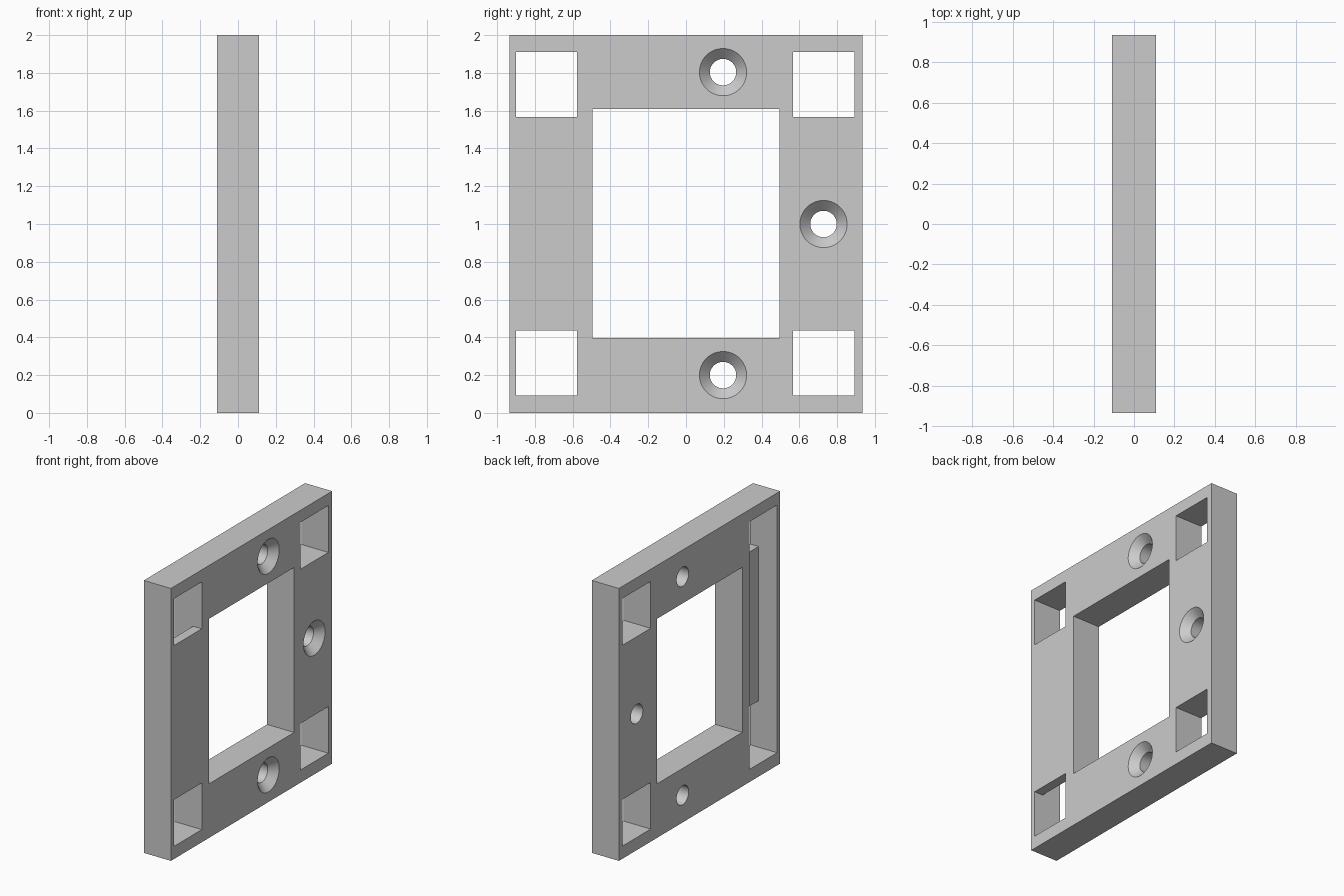
import bpy
import bmesh
from math import pi, radians
from mathutils import Matrix

if "Cube" in bpy.data.objects:
    bpy.data.objects.remove(bpy.data.objects["Cube"])

HALF = 0.11          # half thickness of the plate
OUT = 0.2            # cutters reach past the faces

grey = bpy.data.materials.new("plain grey")
grey.use_nodes = True
grey.diffuse_color = (0.6, 0.6, 0.6, 1)
grey.node_tree.nodes["Principled BSDF"].inputs["Base Color"].default_value = (0.6, 0.6, 0.6, 1)


def add_object(name, bm):
    mesh = bpy.data.meshes.new(name)
    bmesh.ops.recalc_face_normals(bm, faces=bm.faces)
    bm.to_mesh(mesh)
    bm.free()
    mesh.materials.append(grey)
    obj = bpy.data.objects.new(name, mesh)
    bpy.context.collection.objects.link(obj)
    return obj


def box(name, x, y, z):
    bm = bmesh.new()
    bmesh.ops.create_cube(bm, size=1)
    for v in bm.verts:
        for axis, (low, high) in enumerate((x, y, z)):
            v.co[axis] = low if v.co[axis] < 0 else high
    return add_object(name, bm)


def countersunk_cutter(name, y, z):
    # Revolve half of the screw hole outline about the x axis
    outline = [(-OUT, 0), (-OUT, 0.07), (0.055, 0.07), (HALF, 0.125), (OUT, 0.215), (OUT, 0)]
    bm = bmesh.new()
    verts = [bm.verts.new((px, r, 0)) for px, r in outline]
    edges = [bm.edges.new(pair) for pair in zip(verts, verts[1:])]
    bmesh.ops.spin(bm, geom=verts + edges, cent=(0, 0, 0), axis=(1, 0, 0),
                   angle=2 * pi, steps=64)
    bmesh.ops.remove_doubles(bm, verts=bm.verts, dist=0.0001)
    bmesh.ops.transform(bm, matrix=Matrix.Translation((0, y, z)), verts=bm.verts)
    return add_object(name, bm)


plate = box("mounting_plate", (-HALF, HALF), (-0.935, 0.935), (0, 2))
through = (-OUT, OUT)
front_span, back_span = (-0.90, -0.577), (0.567, 0.891)
low_span, high_span = (0.093, 0.435), (1.567, 1.911)

# Central window, and the long pocket behind the front pair of openings
cutters = [
    box("window_cutter", through, (-0.496, 0.494), (0.397, 1.608)),
    box("pocket_cutter", (-OUT, 0.04), front_span, (low_span[0], high_span[1])),
]

# Square corner openings
for z in (low_span, high_span):
    cutters.append(box("front_opening_cutter", (0, OUT), front_span, z))
    cutters.append(box("back_opening_cutter", through, back_span, z))

# Countersunk screw holes
for y, z in ((0.196, 0.2), (0.196, 1.804), (0.728, 1.0)):
    cutters.append(countersunk_cutter("screw_hole_cutter", y, z))

# Cut everything and discard the cutters
for cutter in cutters:
    cutter.hide_render = True
    cut = plate.modifiers.new(cutter.name, "BOOLEAN")
    cut.operation = "DIFFERENCE"
    cut.solver = "EXACT"
    cut.object = cutter
bpy.context.view_layer.update()
evaluated = plate.evaluated_get(bpy.context.evaluated_depsgraph_get())
result = bpy.data.meshes.new_from_object(evaluated)
plate.modifiers.clear()
plate.data = result
result.name = "mounting_plate"
for cutter in cutters:
    bpy.data.objects.remove(cutter)

# Smooth hole walls with sharp rims
bpy.ops.object.select_all(action="DESELECT")
plate.select_set(True)
bpy.context.view_layer.objects.active = plate
bpy.ops.object.shade_smooth_by_angle(angle=radians(30))
